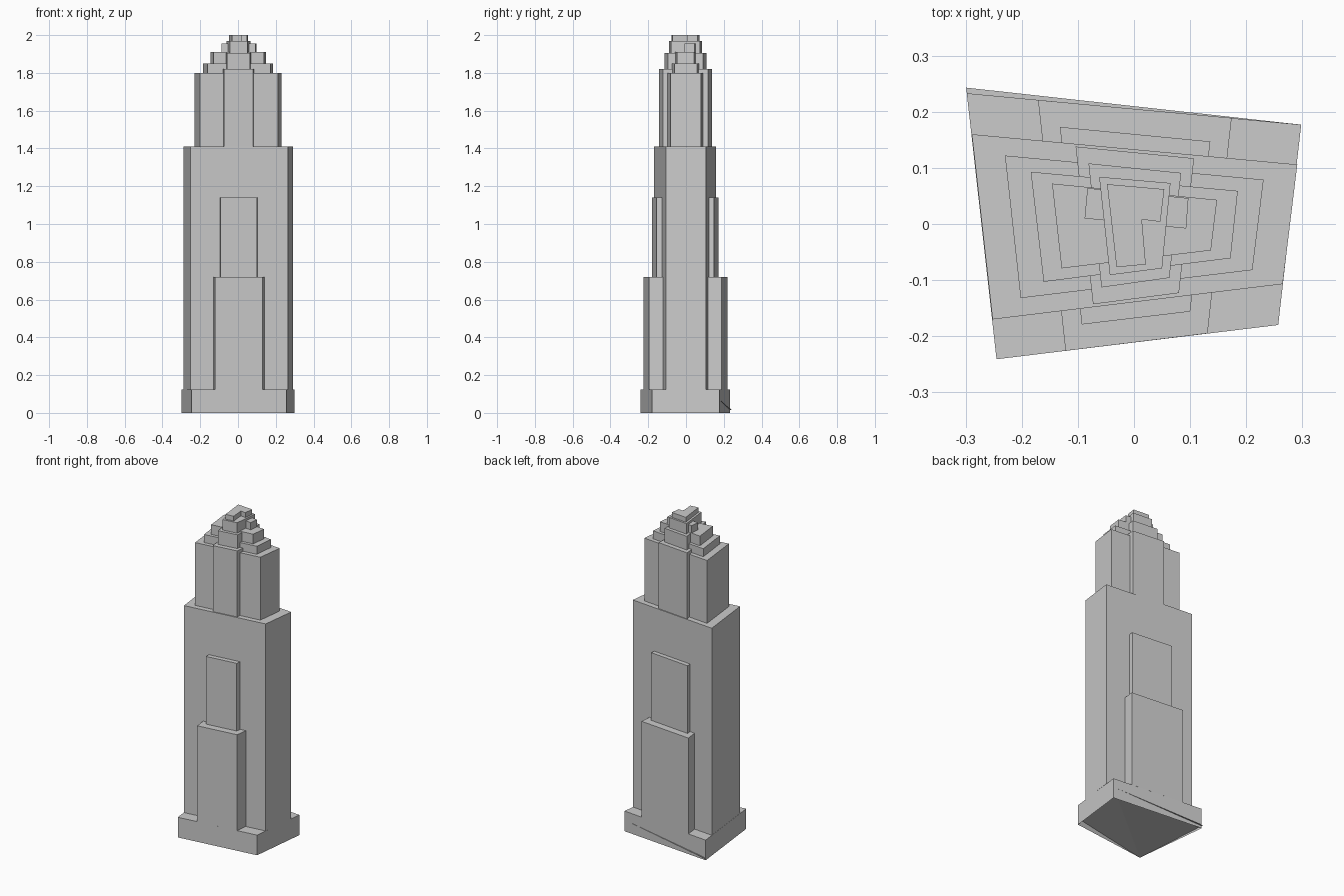
import bpy
import bmesh

cube = bpy.data.objects.get("Cube")
if cube:
    bpy.data.objects.remove(cube, do_unlink=True)

stone = bpy.data.materials.new("grey stone")
stone.use_nodes = True
grey = (0.6, 0.6, 0.6, 1)
stone.diffuse_color = grey
stone.node_tree.nodes["Principled BSDF"].inputs["Base Color"].default_value = grey


def finish(name, bm):
    mesh = bpy.data.meshes.new(name)
    bm.to_mesh(mesh)
    bm.free()
    mesh.materials.append(stone)
    obj = bpy.data.objects.new(name, mesh)
    bpy.context.collection.objects.link(obj)
    return obj


def block(name, outline, low, high, open_bottom=False):
    """Extrude a plan outline between two heights."""
    bm = bmesh.new()
    bottom = bm.faces.new([bm.verts.new((x, y, low)) for x, y in outline])
    top = bmesh.ops.extrude_face_region(bm, geom=[bottom], use_keep_orig=True)
    for v in top["geom"]:
        if isinstance(v, bmesh.types.BMVert):
            v.co.z = high
    bmesh.ops.recalc_face_normals(bm, faces=bm.faces)
    if open_bottom:
        bm.faces.ensure_lookup_table()
        floor = min(bm.faces, key=lambda f: f.calc_center_median().z)
        bmesh.ops.delete(bm, geom=[floor], context='FACES_ONLY')
    return finish(name, bm)


# Plinth and the lower shaft with its stepped front and back buttresses
block("plinth", [(-.298, .233), (.298, .177), (.257, -.18), (-.245, -.241)],
      0, .125, open_bottom=True)
block("main_shaft", [(-.289, .16), (.291, .106), (.265, -.107), (-.252, -.17)],
      .125, 1.41)
block("lower_buttress", [(-.171, .221), (.174, .189), (.131, -.195), (-.122, -.226)],
      .125, .72)
block("upper_buttress", [(-.132, .173), (.136, .147), (.1, -.156), (-.093, -.179)],
      .72, 1.14)

# Upper shaft and its projecting centre bay
block("upper_shaft", [(-.23, .122), (.231, .079), (.211, -.082), (-.202, -.132)],
      1.41, 1.8)
block("upper_bay", [(-.104, .138), (.107, .117), (.08, -.123), (-.073, -.143)],
      1.41, 1.82)

# Stepped crown
block("crown_step_low", [(-.184, .093), (.185, .059), (.172, -.061), (-.161, -.103)],
      1.8, 1.85)
block("crown_step_middle", [(-.146, .072), (.148, .043), (.137, -.047), (-.129, -.079)],
      1.85, 1.91)
block("crown_bay_low", [(-.081, .108), (.084, .091), (.063, -.096), (-.058, -.113)],
      1.82, 1.905)
block("crown_step_high", [(-.083, .064), (.097, .046), (.093, -.008), (-.088, .01)],
      1.91, 1.955)
block("crown_bay_high", [(-.062, .084), (.065, .073), (.05, -.079), (-.043, -.091)],
      1.905, 1.97)
block("roof_cap", [(-.048, .071), (.054, .062), (.047, .004), (.014, .008),
                   (.021, -.072), (-.031, -.077)], 1.97, 2)

# Sloping ground sheet inside the open plinth
bm = bmesh.new()
a, b, c, d = [bm.verts.new(p) for p in (
    (-.299, .243, .015), (.298, .177, .07), (.257, -.18, .04), (-.245, -.241, 0))]
bm.faces.new((a, b, d))
bm.faces.new((b, c, d))
finish("ground_sheet", bm)
